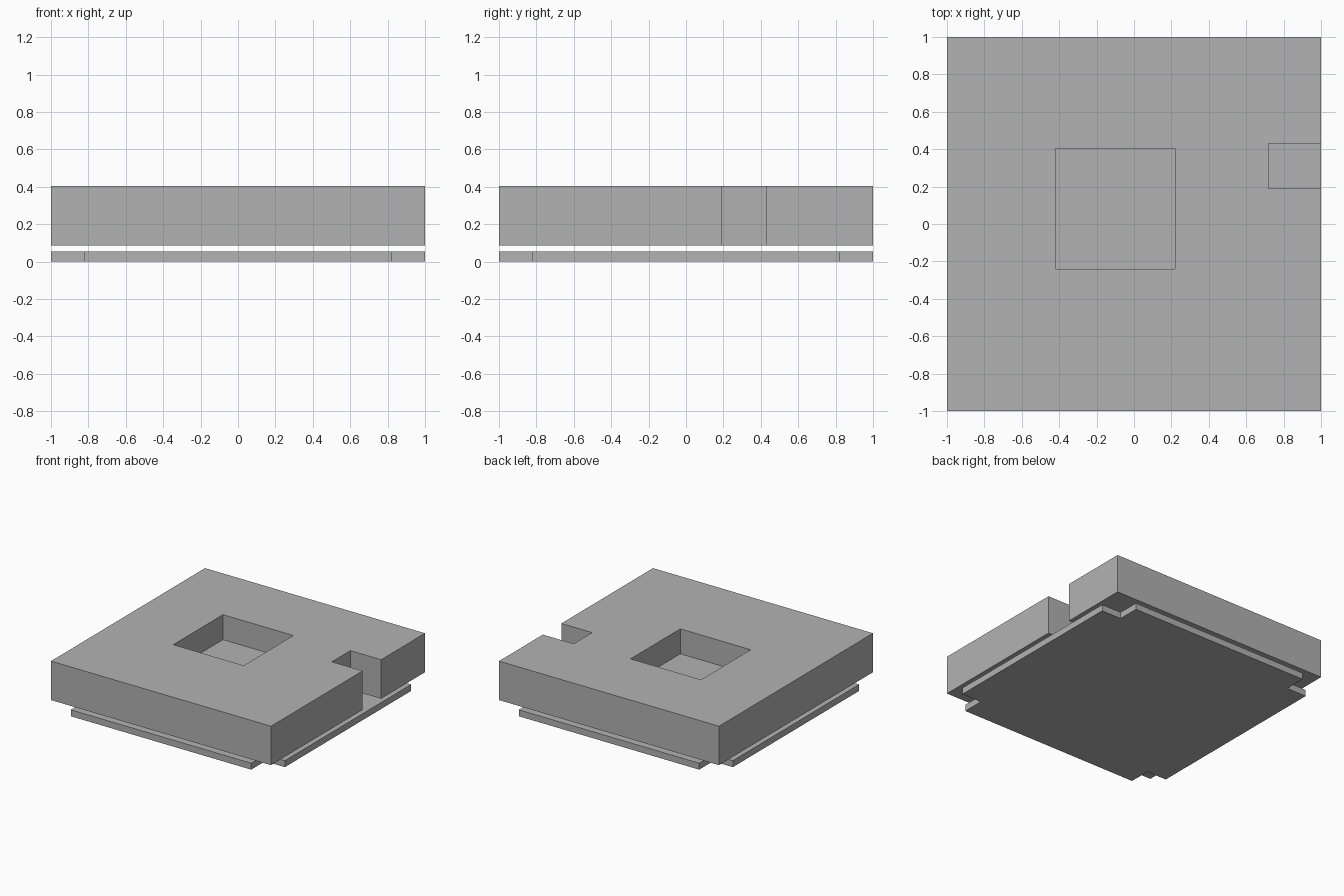
import bpy
import bmesh

cube = bpy.data.objects.get("Cube")
if cube:
    bpy.data.objects.remove(cube, do_unlink=True)

GREY = (0.448, 0.448, 0.448, 1)
grey = bpy.data.materials.new("plain grey")
grey.use_nodes = True
grey.diffuse_color = GREY
grey.node_tree.nodes["Principled BSDF"].inputs["Base Color"].default_value = GREY


def prism(name, outline, z0, z1):
    """Extrude a flat outline from z0 up to z1."""
    bm = bmesh.new()
    base = bm.faces.new([bm.verts.new((x, y, z0)) for x, y in outline])
    top = bmesh.ops.extrude_face_region(bm, geom=[base], use_keep_orig=True)["geom"]
    verts = [g for g in top if isinstance(g, bmesh.types.BMVert)]
    bmesh.ops.translate(bm, verts=verts, vec=(0, 0, z1 - z0))
    bmesh.ops.recalc_face_normals(bm, faces=bm.faces)
    mesh = bpy.data.meshes.new(name)
    bm.to_mesh(mesh)
    bm.free()
    mesh.materials.append(grey)
    obj = bpy.data.objects.new(name, mesh)
    bpy.context.collection.objects.link(obj)
    return obj


def rectangle(x0, x1, y0, y1):
    return [(x0, y0), (x1, y0), (x1, y1), (x0, y1)]


# Thin base plate with a square notch in each corner
HALF, INNER = 1.0, 0.82
corner = [(HALF, INNER), (INNER, INNER), (INNER, HALF)]
outline = []
for turn in range(4):
    outline += corner
    corner = [(-y, x) for x, y in corner]
prism("base_plate", outline, 0, 0.053)

# Thick upper block with a slot through its left edge
BOTTOM, TOP = 0.085, 0.405
SLOT_X, SLOT_Y0, SLOT_Y1 = 0.72, 0.19, 0.43
block = prism("upper_block", [
    (-HALF, -HALF), (HALF, -HALF),
    (HALF, SLOT_Y0), (SLOT_X, SLOT_Y0), (SLOT_X, SLOT_Y1), (HALF, SLOT_Y1),
    (HALF, HALF), (-HALF, HALF)], BOTTOM, TOP)

# Square pocket sunk into the top of the block
cutter = prism("pocket_cutter", rectangle(-0.42, 0.22, -0.24, 0.405), 0.2, TOP + 0.1)
cutter.hide_render = True
cut = block.modifiers.new("pocket", "BOOLEAN")
cut.operation = "DIFFERENCE"
cut.solver = "EXACT"
cut.object = cutter
bpy.context.view_layer.objects.active = block
bpy.ops.object.modifier_apply(modifier=cut.name)
bpy.data.objects.remove(cutter, do_unlink=True)
